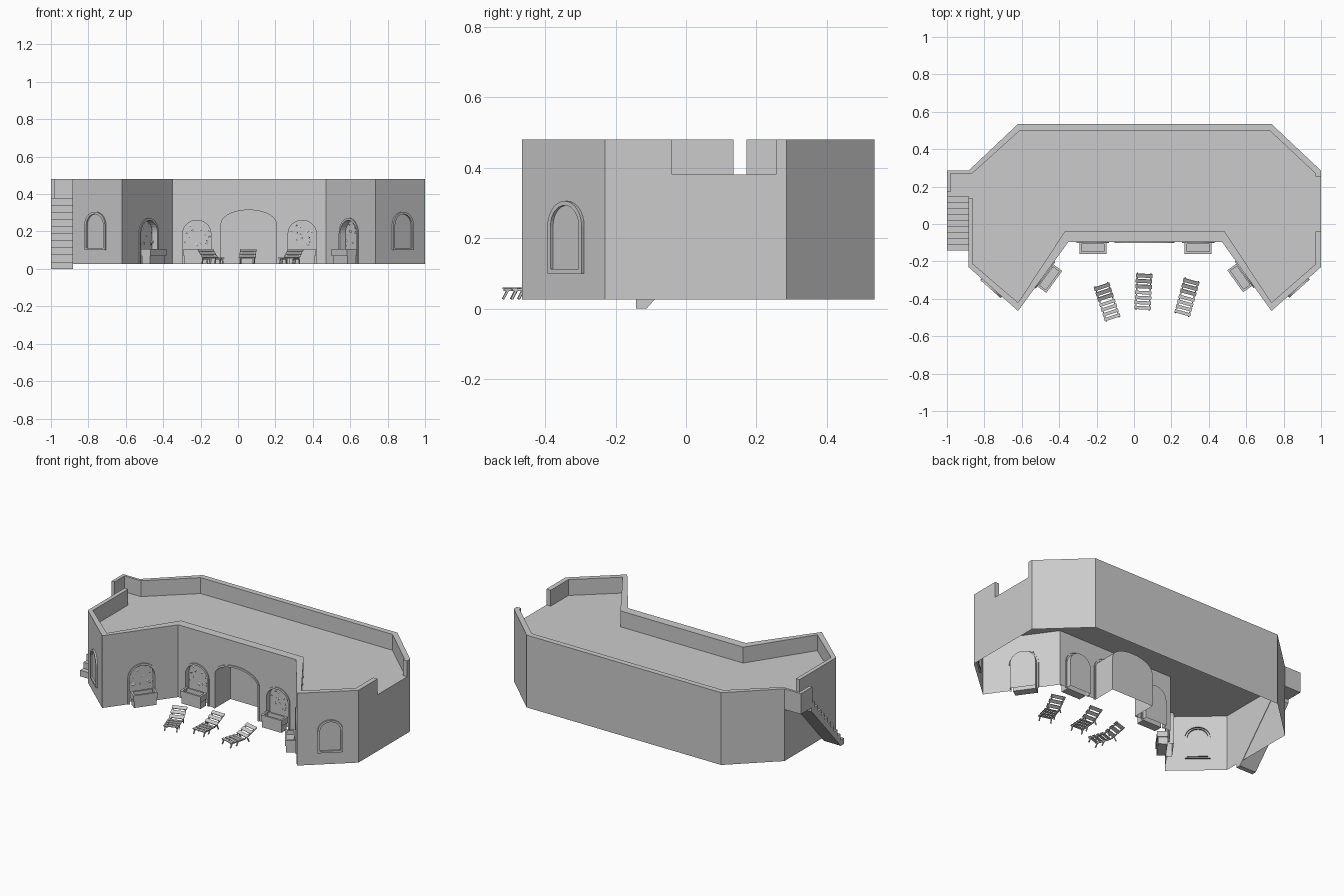
import bpy, math, random
from mathutils import Vector, Matrix

random.seed(4)
cube = bpy.data.objects.get("Cube")
if cube:
    bpy.data.objects.remove(cube)

plaster = bpy.data.materials.new("plain_grey")
plaster.use_nodes = True
GREY = (0.6, 0.6, 0.6, 1)
plaster.diffuse_color = GREY
plaster.node_tree.nodes["Principled BSDF"].inputs["Base Color"].default_value = GREY

BASE, ROOF, TOP = 0.025, 0.38, 0.48


def make(name, verts, faces):
    mesh = bpy.data.meshes.new(name)
    mesh.from_pydata([tuple(v) for v in verts], [], faces)
    mesh.materials.append(plaster)
    ob = bpy.data.objects.new(name, mesh)
    bpy.context.collection.objects.link(ob)
    return ob


def prism(name, lower, shift):
    """Solid made by sweeping a polygon along a vector."""
    n = len(lower)
    lower = [Vector(p) for p in lower]
    verts = lower + [p + Vector(shift) for p in lower]
    faces = [tuple(reversed(range(n))), tuple(range(n, 2 * n))]
    faces += [(i, (i + 1) % n, (i + 1) % n + n, i + n) for i in range(n)]
    return make(name, verts, faces)


def box_parts(name, boxes, matrix):
    """One object from several boxes given as (centre, size, tilt about x)."""
    verts, faces = [], []
    quads = [(0, 2, 3, 1), (4, 5, 7, 6), (0, 1, 5, 4), (2, 6, 7, 3), (0, 4, 6, 2), (1, 3, 7, 5)]
    for centre, size, tilt in boxes:
        k = len(verts)
        rot = Matrix.Rotation(tilt, 3, 'X')
        for z in (-0.5, 0.5):
            for y in (-0.5, 0.5):
                for x in (-0.5, 0.5):
                    corner = Vector((x * size[0], y * size[1], z * size[2]))
                    verts.append(matrix @ (Vector(centre) + rot @ corner))
        faces += [tuple(k + i for i in q) for q in quads]
    return make(name, verts, faces)


def arch(c, w, z0, spring, top, n=14):
    """Arch outline from left foot over to right foot, as (along, height)."""
    pts = [(c - w, z0)]
    for i in range(n + 1):
        a = math.pi * (1 - i / n)
        pts.append((c + w * math.cos(a), spring + (top - spring) * math.sin(a)))
    return pts + [(c + w, z0)]


class Wall:
    """Local frame of a wall: distance along, height, distance outward."""

    def __init__(self, a, b):
        self.a, b = Vector((*a, 0)), Vector((*b, 0))
        self.length = (b - self.a).length
        self.u = (b - self.a).normalized()
        self.n = Vector((self.u.y, -self.u.x, 0))

    def at(self, s, z, d=0):
        return self.a + self.u * s + self.n * d + Vector((0, 0, z))

    def matrix(self, s, z, d):
        m = Matrix((self.u, -self.n, (0, 0, 1))).transposed().to_4x4()
        m.translation = self.at(s, z, d)
        return m

    def panel(self, name, niches=()):
        """Wall sheet with arched recesses, each (outline, depth)."""
        outline = [(0, BASE)]
        for pts, depth in niches:
            outline += pts
        outline += [(self.length, BASE), (self.length, ROOF), (0, ROOF)]
        verts = [self.at(s, z) for s, z in outline]
        faces = [tuple(range(len(verts)))]
        for pts, depth in niches:
            k, n = len(verts), len(pts)
            verts += [self.at(s, z) for s, z in pts] + [self.at(s, z, -depth) for s, z in pts]
            faces += [(k + i, k + n + i, k + n + i + 1, k + i + 1) for i in range(n - 1)]
            faces.append(tuple(k + n + i for i in reversed(range(n))))
        make(name, verts, faces)

    def frame(self, name, inner, outer, proj):
        """Raised moulding between two arch outlines."""
        n, verts, faces = len(inner), [], []
        for s, z, d in [(*p, e) for pts, e in ((inner, -proj), (inner, proj), (outer, proj), (outer, -proj))
                        for p in pts]:
            verts.append(self.at(s, z, d))
        for row in range(3):
            for i in range(n - 1):
                k = row * n + i
                faces.append((k, k + 1, k + n + 1, k + n))
        make(name, verts, faces)


# Plan of the building, counter-clockwise from the front left tip
outer = [(-0.62, -0.465), (-0.35, -0.095), (0.47, -0.095), (0.735, -0.465), (1, -0.23),
         (1, 0.285), (0.735, 0.535), (-0.62, 0.535), (-0.885, 0.285), (-0.885, -0.23)]
inner = [(-0.62, -0.42), (-0.37, -0.04), (0.485, -0.04), (0.735, -0.42), (0.97, -0.215),
         (0.97, 0.27), (0.725, 0.5), (-0.61, 0.5), (-0.865, 0.27), (-0.86, -0.215)]
names = ["left_court", "main", "right_court", "right_front", "right_side",
         "right_back", "back", "left_back", "left_side", "left_front"]
walls = [Wall(outer[i], outer[(i + 1) % 10]) for i in range(10)]

# Arched niches by wall index: (position along wall, half width, spring, top, depth)
small = (0.075, 0.19, 0.26, 0.03)
niches = {0: [(0.24, *small)],
          1: [(0.13, *small), (0.407, 0.148, 0.24, 0.315, 0.15), (0.693, *small)],
          2: [(0.213, *small)]}


def planter(wall, s):
    """Box planter with rim and sunken soil."""
    w, d, h, t = 0.145, 0.065, 0.08, 0.012
    boxes = [((0, 0, 0.027), (w - 0.012, d - 0.012, 0.054), 0)]
    for k in (-1, 1):
        boxes.append(((0, k * (d - t) / 2, 0.062), (w, t, 0.036), 0))
        boxes.append(((k * (w - t) / 2, 0, 0.062), (t, d - 2 * t, 0.036), 0))
    box_parts("planter", boxes, wall.matrix(s, BASE, d / 2))


def vines(wall, s):
    """Scattered climbing leaves as small triangles."""
    verts, faces = [], []
    for i in range(16):
        c = (s + random.uniform(-0.07, 0.07), random.uniform(0.12, 0.25))
        a = random.uniform(0, 6.28)
        for j in range(3):
            r = random.uniform(0.006, 0.012)
            verts.append(wall.at(c[0] + r * math.cos(a + 2.1 * j), c[1] + r * math.sin(a + 2.1 * j),
                                 -0.026 + 0.003 * j))
        faces.append((3 * i, 3 * i + 1, 3 * i + 2))
    make("vine_leaves", verts, faces)


for i, wall in enumerate(walls):
    specs = niches.get(i, [])
    wall.panel(names[i] + "_wall", [(arch(c, w, BASE, sp, tp), d) for c, w, sp, tp, d in specs])
    for c, w, sp, tp, d in specs:
        wall.frame("arch_moulding", arch(c, w, BASE, sp, tp),
                   arch(c, w + 0.012, BASE, sp, tp + 0.012), 0.006)
        if w < 0.1:
            planter(wall, c)
            vines(wall, c)

# Arched windows on the two front corners
for i in (3, 9):
    c = walls[i].length / 2 + (0.015 if i == 3 else -0.01)
    inside, outside = arch(c, 0.06, 0.112, 0.235, 0.293), arch(c, 0.073, 0.1, 0.235, 0.305)
    walls[i].frame("window_frame", inside + inside[:1], outside + outside[:1], 0.01)

# Roof deck, with the stair landing beside it
make("roof_deck", [(x, y, ROOF) for x, y in outer], [tuple(range(10))])
prism("stair_landing", [(-1, 0.175, 0.35), (-0.885, 0.175, 0.35), (-0.885, 0.285, 0.35), (-1, 0.285, 0.35)],
      (0, 0, ROOF - 0.35))


def parapet(name, quad):
    prism(name + "_parapet", [(x, y, ROOF) for x, y in quad], (0, 0, TOP - ROOF))


for i in range(10):
    j = (i + 1) % 10
    if names[i] not in ("right_side", "left_side"):
        parapet(names[i], [outer[i], outer[j], inner[j], inner[i]])
# Side parapets stop short to leave openings
parapet("right_side", [outer[4], (1, -0.04), (0.97, -0.04), inner[4]])
parapet("right_end", [(1, 0.255), outer[5], inner[5], (0.97, 0.255)])
parapet("left_side", [(-0.885, 0.135), outer[9], inner[9], (-0.86, 0.135)])
parapet("landing_back", [(-1, 0.27), (-0.865, 0.27), (-0.885, 0.285), (-1, 0.285)])
parapet("landing_side", [(-1, 0.172), (-0.98, 0.172), (-0.98, 0.27), (-1, 0.27)])

# Outside stair with stepped top and sloping underside
steps, y0, y1 = 10, -0.142, 0.178
run, rise = (y1 - y0) / steps, ROOF / steps
profile = [(y0, 0)]
for k in range(steps):
    profile += [(y0 + k * run, (k + 1) * rise), (y0 + (k + 1) * run, (k + 1) * rise)]
profile += [(y1, ROOF - 0.055), (y0 + 0.03, 0)]
prism("outside_stair", [(-1, y, z) for y, z in profile], (0.118, 0, 0))


def lounger(x, y, turn):
    """Slatted sun lounger: flat seat, raised back at the +y end, splayed legs."""
    boxes, tilt, hinge = [], 0.5, 0.015
    along = Vector((0, math.cos(tilt), math.sin(tilt)))
    for k in range(4):
        boxes.append(((0, -0.083 + k * 0.027, 0.031), (0.088, 0.018, 0.004), 0))
    for k in range(3):
        p = Vector((0, hinge, 0.031)) + along * (0.018 + k * 0.033)
        boxes.append((p, (0.088, 0.022, 0.004), tilt))
    for sx in (-0.036, 0.036):
        boxes.append(((sx, -0.038, 0.026), (0.006, 0.106, 0.007), 0))
        p = Vector((sx, hinge, 0.026)) + along * 0.05
        boxes.append((p, (0.006, 0.1, 0.007), tilt))
        for ly, lean in ((-0.085, -0.5), (-0.04, -0.5), (0.04, 0.4)):
            boxes.append(((sx, ly, 0.014), (0.006, 0.006, 0.032), lean))
    box_parts("sun_lounger", boxes, Matrix.Translation((x, y, BASE + 0.002)) @ Matrix.Rotation(turn, 4, 'Z'))


for x, y, turn in ((-0.143, -0.42, 0.32), (0.05, -0.365, -0.05), (0.282, -0.395, -0.27)):
    lounger(x, y, turn)
